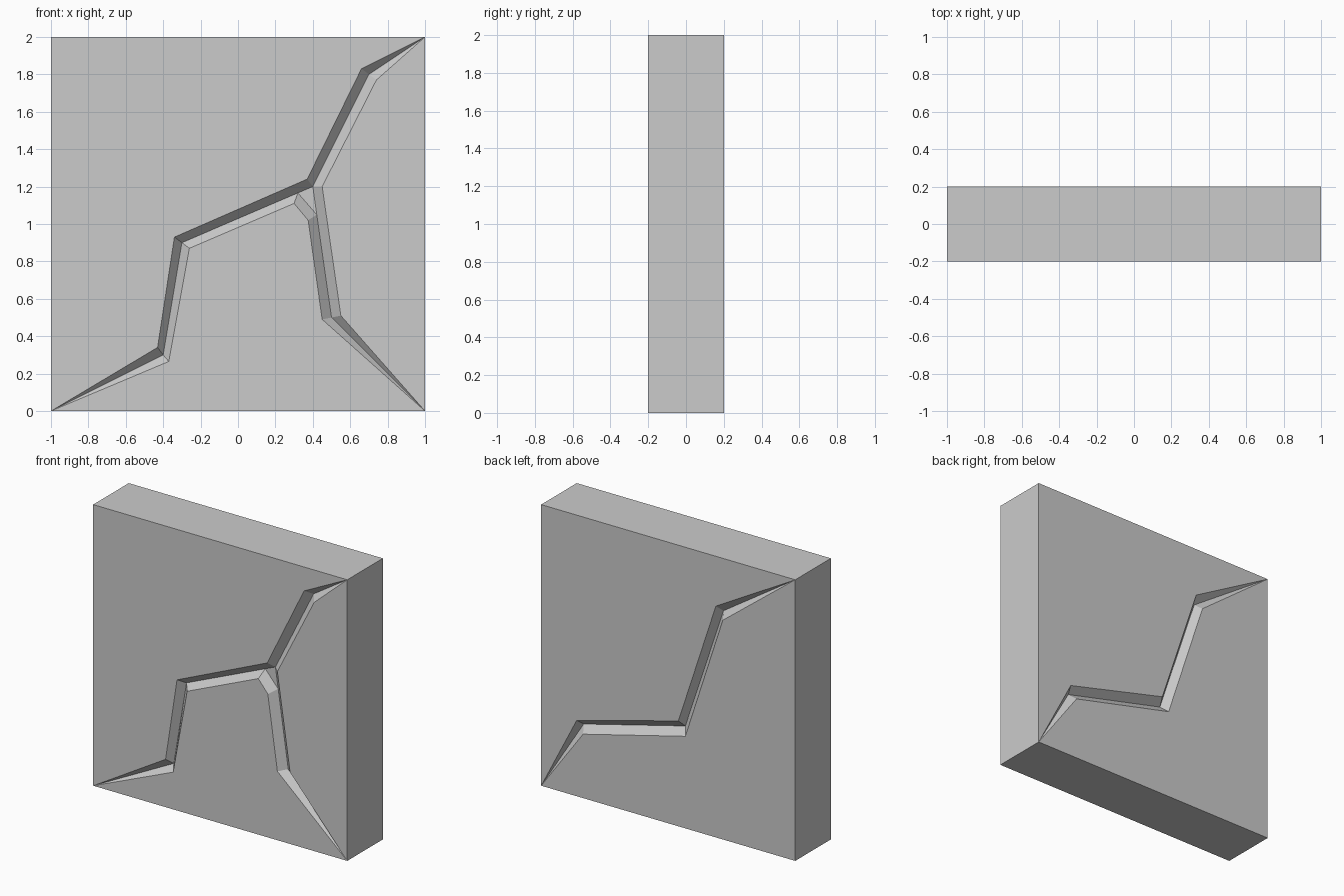
import bpy, bmesh

if "Cube" in bpy.data.objects:
    bpy.data.objects.remove(bpy.data.objects["Cube"])

HALF = 0.2      # half thickness of the slab
DEPTH = 0.05    # depth of the crack valleys
bm = bmesh.new()
cache = {}


def vert(x, y, z):
    key = (round(x, 4), round(y, 4), round(z, 4))
    if key not in cache:
        cache[key] = bm.verts.new(key)
    return cache[key]


def face(verts):
    unique = list(dict.fromkeys(verts))
    if len(unique) > 2:
        bm.faces.new(unique)


def rim(points, side):
    return [vert(x, side * HALF, z) for x, z in points]


def valley(points, side):
    """Valley line, sunk into the slab except where it meets a slab corner."""
    return [vert(x, side * (HALF if abs(x) == 1 else HALF - DEPTH), z) for x, z in points]


def wall(edge, deep, side):
    a, b = rim(edge, side), valley(deep, side)
    for i in range(len(a) - 1):
        face([a[i], a[i + 1], b[i + 1], b[i]])


def plate(points, side):
    face(rim(points, side))


# Front: forked crack
BL, BR, TL, TR = (-1, 0), (1, 0), (-1, 2), (1, 2)
fork, j_left, j_right = (0.40, 1.20), (0.32, 1.166), (0.421, 1.05)
upper = [BL, (-0.43, 0.34), (-0.34, 0.93), (0.37, 1.24), (0.37, 1.24), (0.66, 1.83), TR]
middle = [BL, (-0.37, 0.265), (-0.26, 0.87), (0.30, 1.11), (0.375, 1.02), (0.45, 0.49), BR]
right = [BR, (0.55, 0.51), (0.45, 1.20), (0.45, 1.20), (0.74, 1.77), TR]
wall(upper, [BL, (-0.4, 0.3), (-0.3, 0.9), j_left, fork, (0.7, 1.8), TR], -1)
wall(middle, [BL, (-0.4, 0.3), (-0.3, 0.9), j_left, j_right, (0.5, 0.5), BR], -1)
wall(right, [BR, (0.5, 0.5), j_right, fork, (0.7, 1.8), TR], -1)
face(valley([j_left, fork, j_right], -1))
plate(upper + [TL], -1)
plate(middle, -1)
plate(right, -1)

# Back: single crack
back_deep = [BR, (0.70, 0.50), (-0.10, 0.70), (-0.40, 1.60), TL]
back_upper = [BR, (0.72, 0.54), (-0.08, 0.75), (-0.375, 1.645), TL]
back_lower = [BR, (0.67, 0.455), (-0.135, 0.655), (-0.43, 1.56), TL]
wall(back_upper, back_deep, 1)
wall(back_lower, back_deep, 1)
plate(back_upper + [TR], 1)
plate(back_lower + [BL], 1)

# Four narrow sides
corners = [BL, BR, TR, TL]
for i in range(4):
    pair = [corners[i], corners[(i + 1) % 4]]
    face(rim(pair, -1) + rim(pair[::-1], 1))

bmesh.ops.recalc_face_normals(bm, faces=bm.faces[:])
mesh = bpy.data.meshes.new("cracked_wall")
bm.to_mesh(mesh)
bm.free()
wall_obj = bpy.data.objects.new("cracked_wall", mesh)
bpy.context.collection.objects.link(wall_obj)
